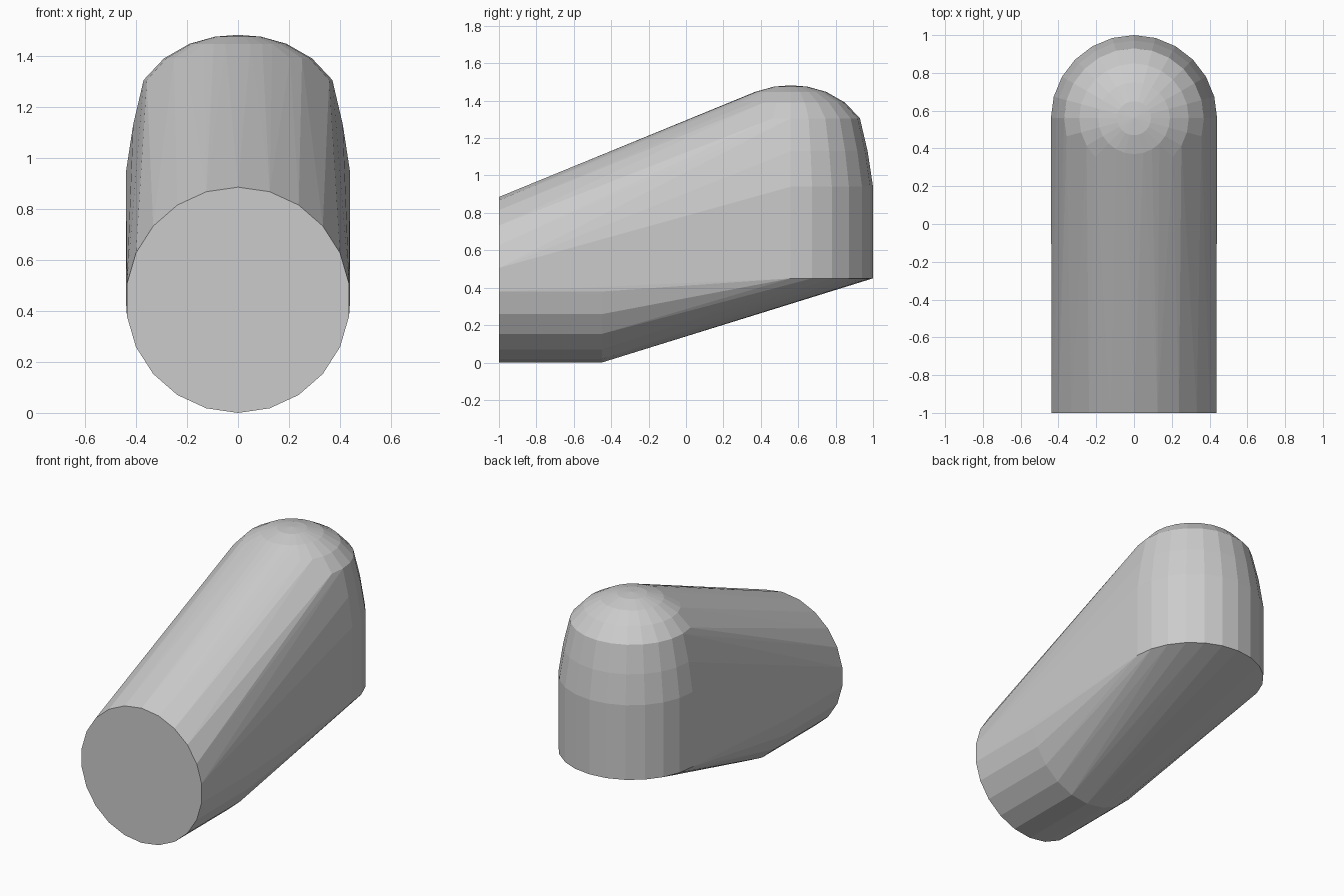
import bpy, bmesh
from math import sin, cos, pi

if "Cube" in bpy.data.objects:
    bpy.data.objects.remove(bpy.data.objects["Cube"])

SIDES = 22


def ring(bm, centre, rx, ry, plane, n=SIDES, phase=0.0):
    """Add a loop of points, lying flat ("XY") or standing up ("XZ")."""
    x, y, z = centre
    for i in range(n):
        a = 2 * pi * i / n + phase
        u, v = rx * cos(a), ry * sin(a)
        bm.verts.new((x + u, y + v, z) if plane == "XY" else (x + u, y, z + v))


bm = bmesh.new()

# Horizontal barrel: flat front disc and the belly ring behind it
for y in (-1.0, -0.45):
    ring(bm, (0, y, 0.4425), 0.44, 0.4425, "XZ", phase=pi / 2)

# Upright rounded back: half cylinder, taper, then shallow dome
for z, r in ((0.45, 0.44), (0.94, 0.44), (1.13, 0.411), (1.305, 0.37),
             (1.39, 0.29), (1.447, 0.19), (1.475, 0.09)):
    ring(bm, (0, 0.56, z), r, r, "XY", n=24)
bm.verts.new((0, 0.56, 1.482))

# Wrap all profiles in one convex skin and drop what ends up inside
hull = bmesh.ops.convex_hull(bm, input=bm.verts[:], use_existing_faces=False)
bmesh.ops.delete(bm, geom=[v for v in bm.verts if not v.link_faces], context="VERTS")
bmesh.ops.dissolve_limit(bm, angle_limit=0.01, verts=bm.verts[:], edges=bm.edges[:])
bmesh.ops.recalc_face_normals(bm, faces=bm.faces[:])

mesh = bpy.data.meshes.new("rounded_wedge_body")
bm.to_mesh(mesh)
bm.free()
body = bpy.data.objects.new("rounded_wedge_body", mesh)
bpy.context.collection.objects.link(body)
